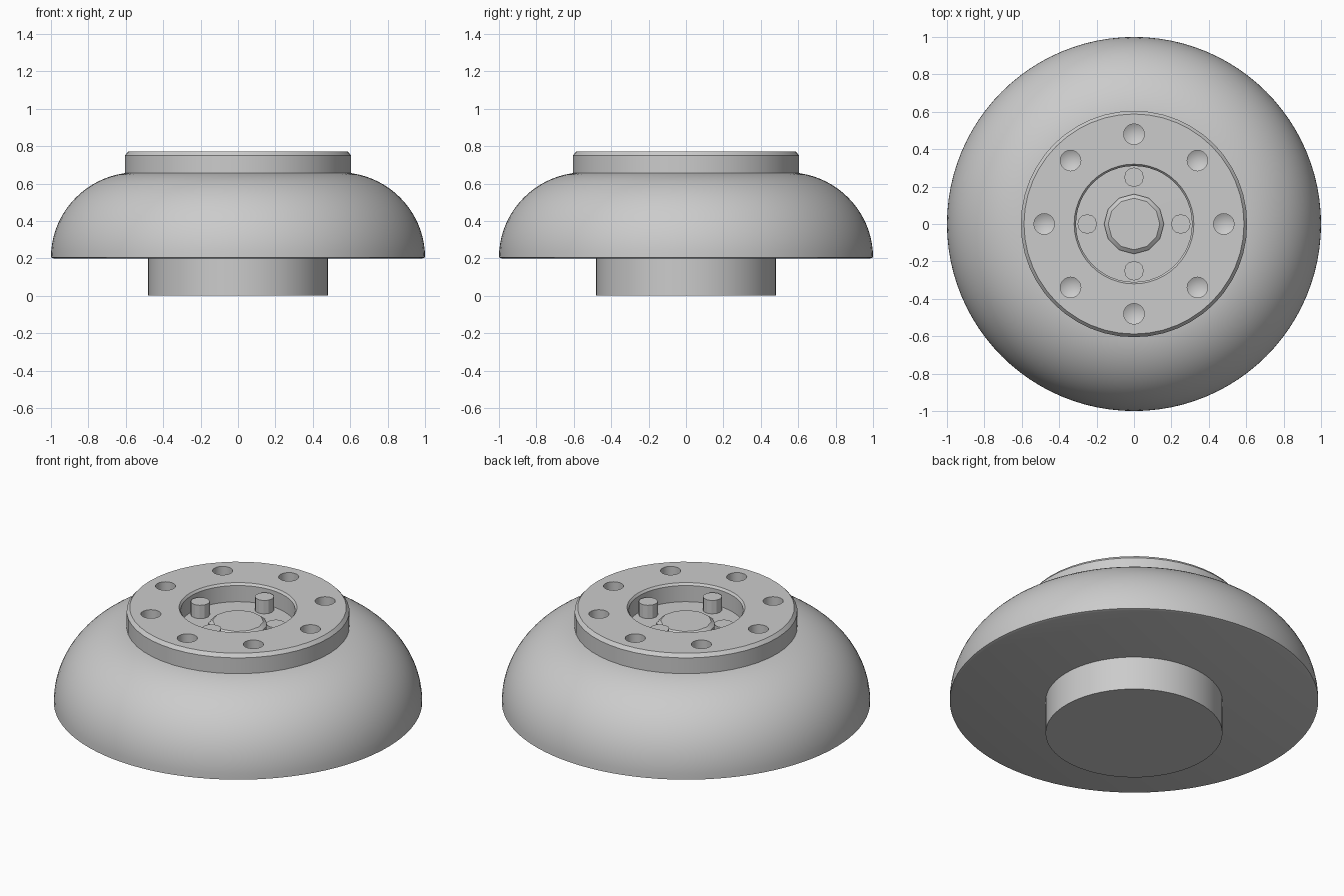
import bpy, math
from math import cos, sin, pi, radians

cube = bpy.data.objects.get("Cube")
if cube:
    bpy.data.objects.remove(cube)

grey = bpy.data.materials.new("plain grey")
grey.use_nodes = True
tone = (0.6, 0.6, 0.6, 1)
grey.diffuse_color = tone
grey.node_tree.nodes["Principled BSDF"].inputs["Base Color"].default_value = tone


def lathe(name, profile, sides, centre=(0, 0), closed=False, angle=30):
    """Spin (radius, z) points, listed bottom to top on the outside, about z."""
    verts, rings, faces = [], [], []
    for r, z in profile:
        if r == 0:
            rings.append([len(verts)] * sides)
            verts.append((0, 0, z))
        else:
            rings.append([len(verts) + i for i in range(sides)])
            verts += [(r * cos(2 * pi * i / sides), r * sin(2 * pi * i / sides), z)
                      for i in range(sides)]
    pairs = list(zip(rings, rings[1:] + rings[:1]))
    for low, high in pairs if closed else pairs[:-1]:
        for i in range(sides):
            j = (i + 1) % sides
            loop = [low[i], low[j], high[j], high[i]]
            faces.append(list(dict.fromkeys(loop)))
    mesh = bpy.data.meshes.new(name)
    mesh.from_pydata(verts, [], faces)
    mesh.materials.append(grey)
    obj = bpy.data.objects.new(name, mesh)
    obj.location = (centre[0], centre[1], 0)
    bpy.context.collection.objects.link(obj)
    bpy.ops.object.select_all(action='DESELECT')
    obj.select_set(True)
    bpy.context.view_layer.objects.active = obj
    bpy.ops.object.shade_smooth_by_angle(angle=radians(angle))
    return obj


def around(count, radius):
    return [(radius * cos(2 * pi * i / count), radius * sin(2 * pi * i / count))
            for i in range(count)]


# Hub under the body
lathe("base_hub", [(0, 0), (0.48, 0), (0.48, 0.21), (0, 0.21)], 64)

# Rounded body: flat underside, quarter-round side, flat top
steps = 20
side = [(0.54 + 0.46 * cos(a), 0.205 + 0.455 * sin(a))
        for a in (pi / 2 * i / steps for i in range(steps + 1))]
lathe("rounded_body", [(0, 0.2), (0.985, 0.2)] + side + [(0, 0.66)], 96)

# Ring plate with chamfered rims
plate = lathe("ring_plate", [(0.31, 0.62), (0.605, 0.62), (0.605, 0.75), (0.588, 0.77),
                             (0.32, 0.77), (0.31, 0.757)], 48, closed=True)

# Drilled holes with conical ends
drills = [lathe("hole_cutter", [(0, 0.67), (0.055, 0.70), (0.055, 0.80), (0, 0.80)], 20, spot)
          for spot in around(8, 0.48)]
bpy.ops.object.select_all(action='DESELECT')
for drill in drills:
    drill.select_set(True)
bpy.context.view_layer.objects.active = drills[0]
bpy.ops.object.join()
cutter = bpy.context.view_layer.objects.active
cutter.hide_render = True
bpy.ops.object.select_all(action='DESELECT')
bpy.context.view_layer.objects.active = plate
plate.select_set(True)
cut = plate.modifiers.new("holes", 'BOOLEAN')
cut.operation = 'DIFFERENCE'
cut.solver = 'EXACT'
cut.object = cutter
bpy.ops.object.modifier_apply(modifier=cut.name)
bpy.data.objects.remove(cutter)
bpy.ops.object.shade_smooth_by_angle(angle=radians(30))

# Locating pins in the recess
for number, spot in enumerate(around(4, 0.25), 1):
    lathe(f"pin_{number}", [(0, 0.64), (0.052, 0.64), (0.052, 0.74), (0, 0.74)], 12, spot, angle=20)

# Central boss with a chamfered rim
lathe("centre_boss", [(0, 0.64), (0.16, 0.64), (0.16, 0.672), (0.138, 0.69), (0, 0.69)], 12, angle=20)
